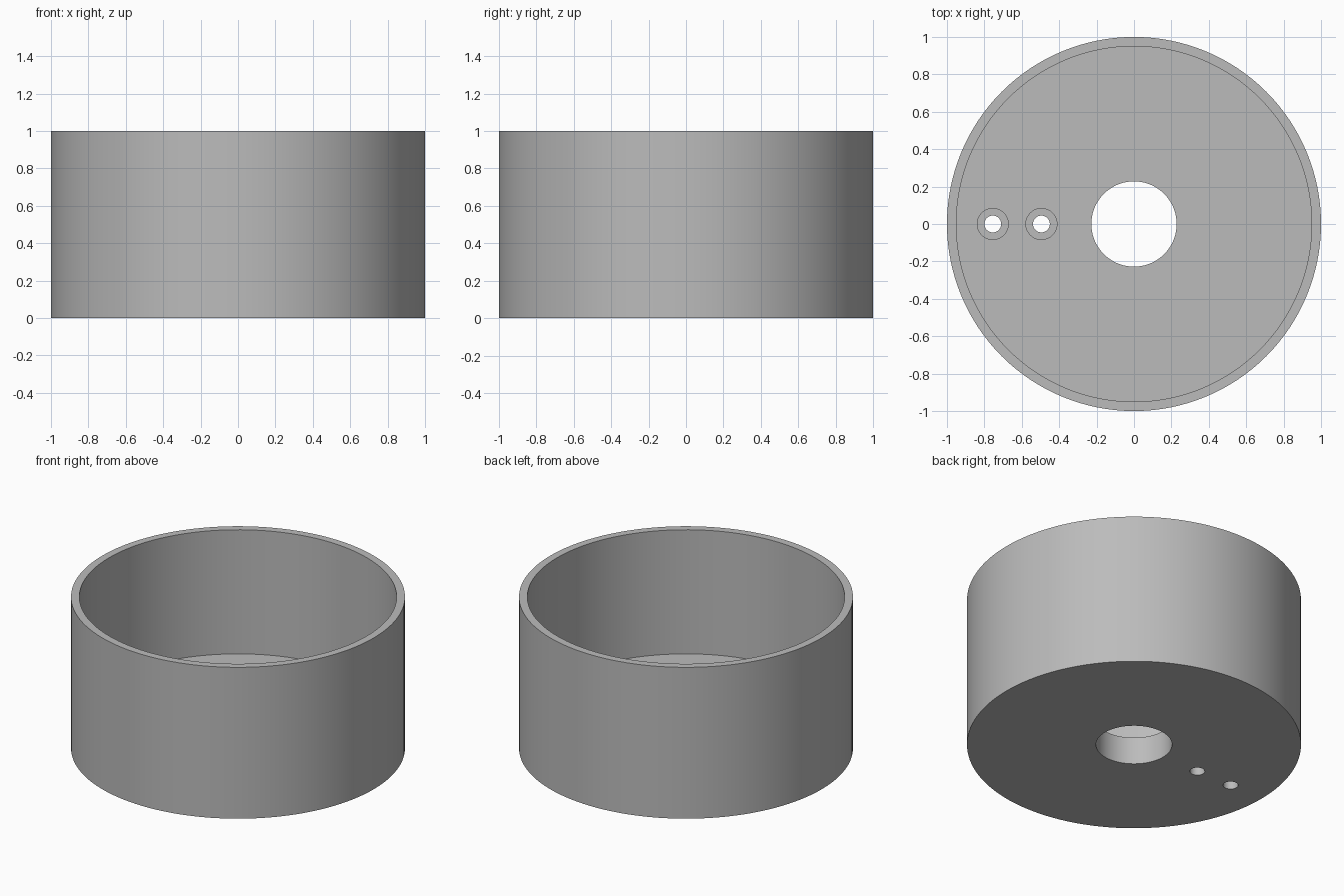
import bpy
import math

if "Cube" in bpy.data.objects:
    bpy.data.objects.remove(bpy.data.objects["Cube"])

RADIUS, INNER, HEIGHT, FLOOR = 1.0, 0.95, 1.0, 0.18
SINK = 0.09  # depth of the recess around each small hole

grey = bpy.data.materials.new("plain grey")
grey.diffuse_color = (0.5, 0.5, 0.5, 1)
grey.use_nodes = True
grey.node_tree.nodes["Principled BSDF"].inputs["Base Color"].default_value = grey.diffuse_color


def cylinder(name, radius, z0, z1, x=0.0, sides=128):
    bpy.ops.mesh.primitive_cylinder_add(
        vertices=sides, radius=radius, depth=z1 - z0, location=(x, 0, (z0 + z1) / 2))
    obj = bpy.context.object
    obj.name = name
    obj.data.materials.append(grey)
    return obj


# Round cup body
cup = cylinder("cup", RADIUS, 0, HEIGHT)

# Cavity, centre hole and two recessed screw holes
cutters = [
    cylinder("cavity_cutter", INNER, FLOOR, HEIGHT + 0.2),
    cylinder("centre_hole_cutter", 0.228, -0.1, FLOOR + 0.1, sides=96),
]
for x in (-0.755, -0.495):
    cutters.append(cylinder("recess_cutter", 0.083, FLOOR - SINK, FLOOR + 0.1, x, 64))
    cutters.append(cylinder("screw_hole_cutter", 0.045, -0.1, FLOOR + 0.05, x, 48))

bpy.ops.object.select_all(action='DESELECT')
cup.select_set(True)
bpy.context.view_layer.objects.active = cup
for cutter in cutters:
    mod = cup.modifiers.new("cut", 'BOOLEAN')
    mod.operation = 'DIFFERENCE'
    mod.solver = 'EXACT'
    mod.object = cutter
    bpy.ops.object.modifier_apply(modifier=mod.name)
for cutter in cutters:
    bpy.data.objects.remove(cutter, do_unlink=True)

# Smooth walls, crisp rims
bpy.ops.object.shade_smooth_by_angle(angle=math.radians(30))
